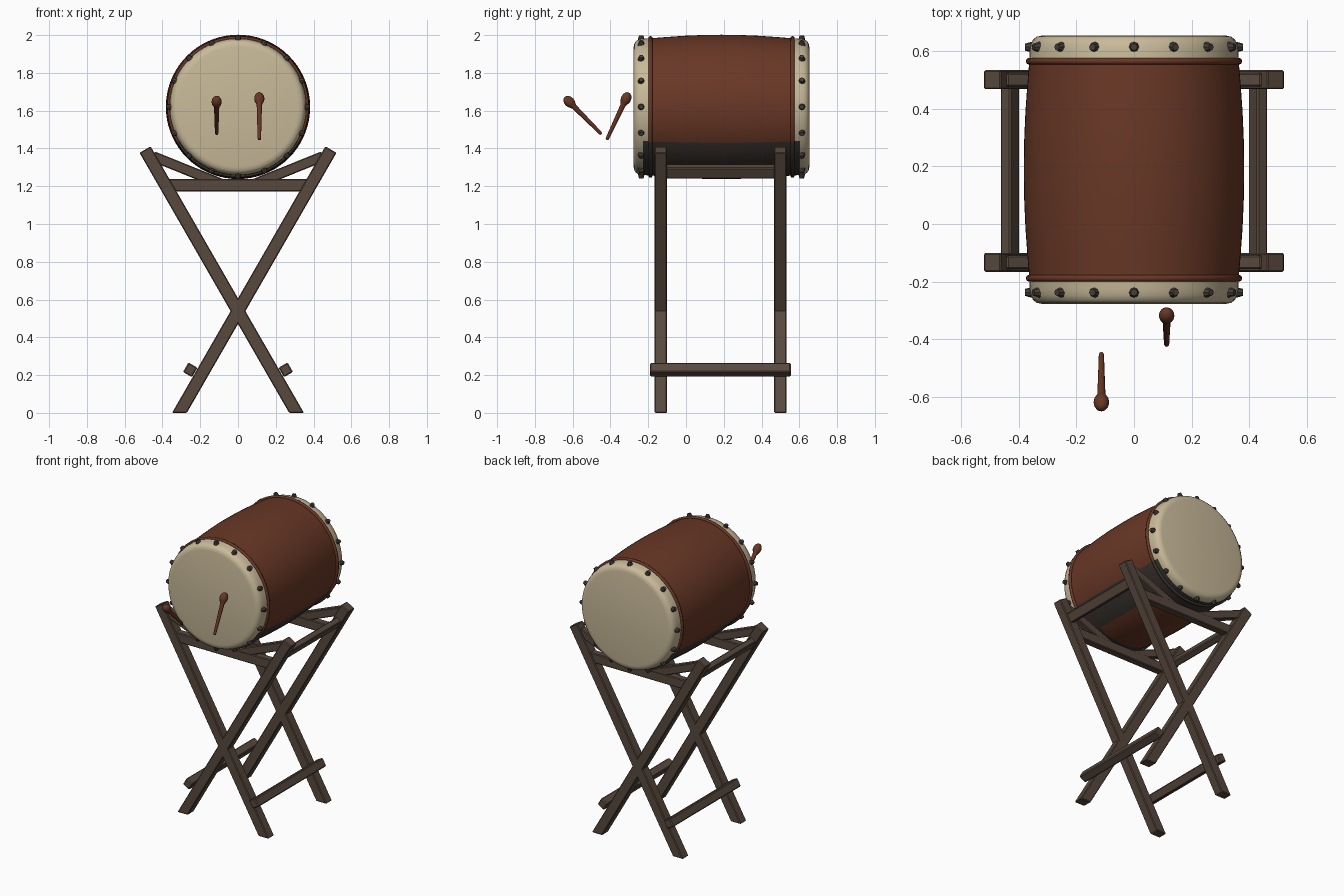
import bpy, bmesh, math
from mathutils import Matrix, Vector

if "Cube" in bpy.data.objects:
    bpy.data.objects.remove(bpy.data.objects["Cube"])


def material(name, rgb):
    m = bpy.data.materials.new(name)
    m.use_nodes = True
    m.diffuse_color = (*rgb, 1)
    bsdf = m.node_tree.nodes["Principled BSDF"]
    bsdf.inputs["Base Color"].default_value = (*rgb, 1)
    bsdf.inputs["Roughness"].default_value = 0.7
    return m


BROWN = material("red_brown_wood", (0.14, 0.039, 0.019))
CREAM = material("cream_skin", (0.58, 0.49, 0.32))
STAND = material("grey_brown_wood", (0.095, 0.066, 0.047))
DARK = material("dark_underside", (0.042, 0.033, 0.027))
IRON = material("dark_iron", (0.062, 0.05, 0.042))

AXIS_Z, MID_Y = 1.62, 0.188
FRAME_Y = (-0.133, 0.5)


def finish(bm, name, mats, smooth=None, bevel=0):
    bmesh.ops.recalc_face_normals(bm, faces=bm.faces)
    me = bpy.data.meshes.new(name)
    bm.to_mesh(me)
    bm.free()
    for m in mats:
        me.materials.append(m)
    ob = bpy.data.objects.new(name, me)
    bpy.context.collection.objects.link(ob)
    if smooth:
        bpy.ops.object.select_all(action='DESELECT')
        ob.select_set(True)
        bpy.context.view_layer.objects.active = ob
        bpy.ops.object.shade_smooth_by_angle(angle=math.radians(smooth))
    if bevel:
        mod = ob.modifiers.new("edge_bevel", 'BEVEL')
        mod.width, mod.segments = bevel, 1
    return ob


def lathe(profile, matrix, segments):
    """Revolve (radius, height) points about local z; zero radius closes an end."""
    bm = bmesh.new()
    verts = [bm.verts.new((r, 0, h)) for r, h in profile]
    edges = [bm.edges.new(p) for p in zip(verts, verts[1:])]
    bmesh.ops.spin(bm, geom=verts + edges, axis=(0, 0, 1), cent=(0, 0, 0),
                   angle=math.tau, steps=segments, use_duplicate=False)
    bmesh.ops.remove_doubles(bm, verts=bm.verts, dist=0.0003)
    bm.transform(matrix)
    return bm


def bar(name, a, b, width, depth, grounded=False):
    """Square timber from a to b; width lies in the xz plane for sloped bars."""
    a, b = Vector(a), Vector(b)
    d = (b - a).normalized()
    side = Vector((0, 1, 0))
    across = side.cross(d)
    bm = bmesh.new()
    bmesh.ops.create_cube(bm, size=1)
    rot = Matrix((across, side, d)).transposed().to_4x4()
    bm.transform(Matrix.Translation((a + b) / 2) @ rot
                 @ Matrix.Diagonal((width, depth, (b - a).length, 1)))
    if grounded:  # trim the foot level with the floor
        for v in bm.verts:
            if v.co.z < 0.3:
                v.co -= d * (v.co.z / d.z)
    return finish(bm, name, [STAND], bevel=0.005)


def rail(name, x, z, y0, y1, w, h, tilt):
    """Timber running front to back, tilted to sit against the legs."""
    bm = bmesh.new()
    bmesh.ops.create_cube(bm, size=1)
    bm.transform(Matrix.Translation((x, (y0 + y1) / 2, z)) @ Matrix.Rotation(tilt, 4, 'Y')
                 @ Matrix.Diagonal((w, y1 - y0, h, 1)))
    return finish(bm, name, [STAND], bevel=0.006)


# Drum: barrel body plus rounded skin ends, revolved about the y axis
ALONG_Y = Matrix.Translation((0, MID_Y, AXIS_Z)) @ Matrix.Rotation(-math.pi / 2, 4, 'X')
half = [(0, 0.465), (0.318, 0.465), (0.337, 0.461), (0.35, 0.451), (0.357, 0.435),
        (0.361, 0.415), (0.363, 0.375)]
body = [(0.382 - 0.02 * (h / 0.375) ** 2, h) for h in (0.3, 0.2, 0.1, 0, -0.1, -0.2, -0.3)]
profile = half + body + [(r, -h) for r, h in reversed(half)]
bm = lathe(profile, ALONG_Y, 72)
for f in bm.faces:
    c = f.calc_center_median()
    y = abs(c.y - MID_Y)
    angle = math.degrees(math.atan2(abs(c.x), AXIS_Z - c.z))
    if y > 0.375:
        f.material_index = 2 if y < 0.41 and angle < 62 else 1
    elif 29 < angle < 60 or (y > 0.3 and angle < 60):
        f.material_index = 2
finish(bm, "drum_shell", [BROWN, CREAM, DARK], smooth=40)

# Raised bands and studs at both ends
for end, sign in (("front", -1), ("back", 1)):
    h = sign * 0.376
    ring = [(0.366 + 0.009 * math.cos(t * math.tau / 8), h + 0.011 * math.sin(t * math.tau / 8))
            for t in range(9)]
    bm = lathe(ring, ALONG_Y, 72)
    for f in bm.faces:
        if f.calc_center_median().z < 1.43:
            f.material_index = 1
    finish(bm, end + "_band", [BROWN, DARK], smooth=60)

    bm = bmesh.new()
    for i in range(16):
        place = (Matrix.Translation((0, MID_Y + sign * 0.425, AXIS_Z))
                 @ Matrix.Rotation(i * math.tau / 16, 4, 'Y') @ Matrix.Translation((0, 0, 0.365)))
        bmesh.ops.create_cone(bm, cap_ends=True, segments=8, radius1=0.019, radius2=0.012,
                              depth=0.026, matrix=place)
    finish(bm, end + "_studs", [IRON], smooth=30)

# Crossed stand frames, front and back
for end, y in zip(("front", "back"), FRAME_Y):
    for side, s in (("left", 1), ("right", -1)):
        bar(f"{end}_{side}_leg", (-0.31 * s, y, 0), (0.492 * s, y, 1.394), 0.068, 0.066, True)
        bar(f"{end}_{side}_cradle_brace", (0.07 * s, y, 1.205), (0.45 * s, y, 1.358), 0.055, 0.046)
    bar(f"{end}_crossbar", (-0.385, y, 1.205), (0.385, y, 1.205), 0.066, 0.05)

# Rails joining the two frames
for side, s in (("left", 1), ("right", -1)):
    rail(side + "_upper_rail", 0.43 * s, 1.278, *FRAME_Y, 0.042, 0.066, s * math.radians(30))
    rail(side + "_lower_rail", 0.253 * s, 0.228, -0.19, 0.555, 0.055, 0.058, -s * math.radians(30))

# Drumsticks: tapered handle and egg-shaped head in one profile
for side, tip, head in (("right", (-0.113, -0.447, 1.475), (-0.113, -0.643, 1.672)),
                        ("left", (0.113, -0.42, 1.445), (0.113, -0.302, 1.696))):
    tip, head = Vector(tip), Vector(head)
    d = head - tip
    n = d.length
    stick = [(0, 0), (0.007, 0.002), (0.009, 0.01), (0.014, n - 0.074)]
    stick += [(0.027 * math.sin(t), n - 0.036 - 0.036 * math.cos(t))
              for t in (math.pi * k / 8 for k in range(2, 8))] + [(0, n)]
    place = Matrix.Translation(tip) @ d.to_track_quat('Z', 'Y').to_matrix().to_4x4()
    finish(lathe(stick, place, 16), side + "_drumstick", [BROWN], smooth=50)
